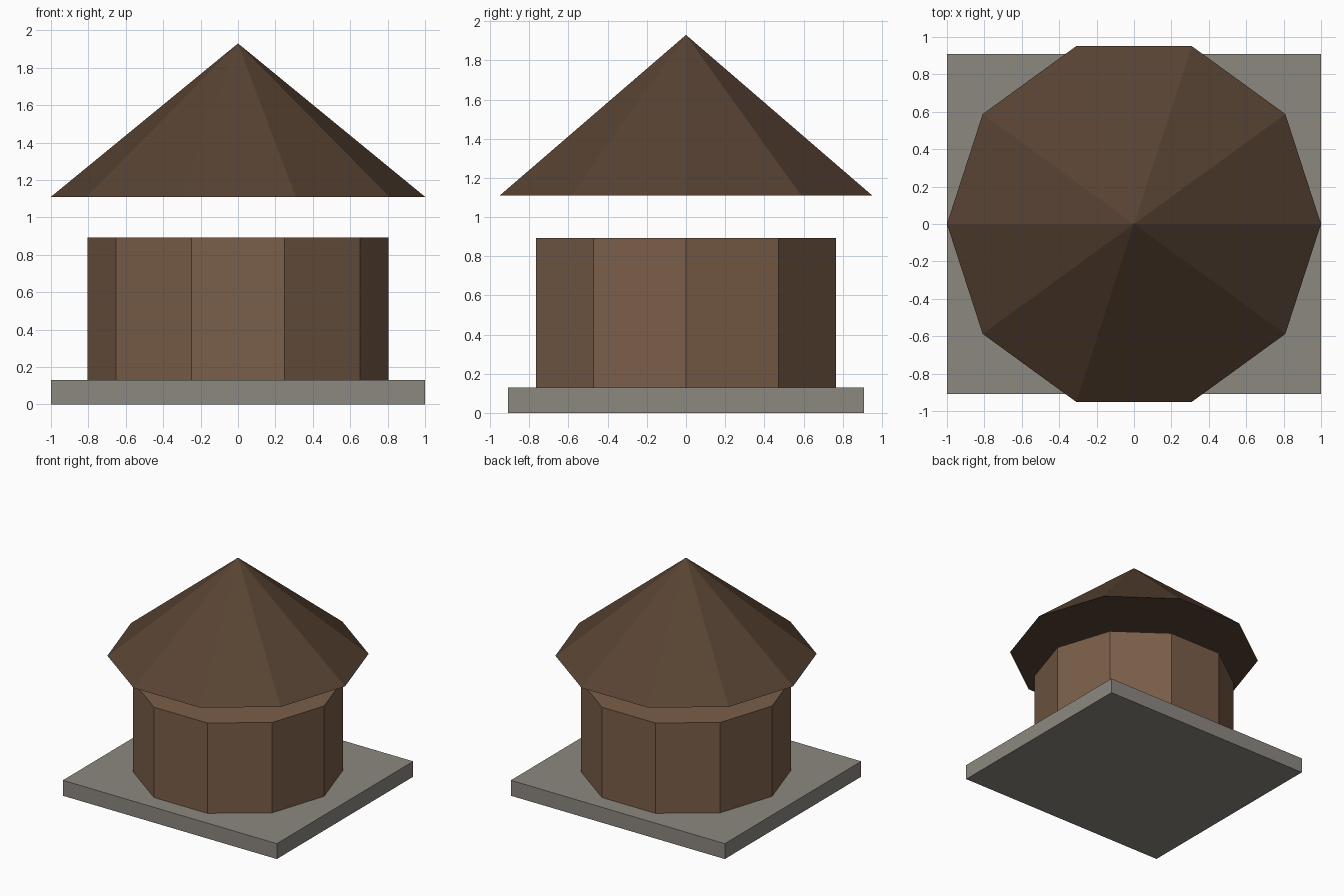
import bpy
import bmesh
from math import pi
from mathutils import Matrix

cube = bpy.data.objects.get("Cube")
if cube:
    bpy.data.objects.remove(cube, do_unlink=True)

SIDES = 10


def material(name, rgb):
    mat = bpy.data.materials.new(name)
    mat.use_nodes = True
    colour = (*rgb, 1.0)
    mat.diffuse_color = colour
    bsdf = next(n for n in mat.node_tree.nodes if n.type == "BSDF_PRINCIPLED")
    bsdf.inputs["Base Color"].default_value = colour
    return mat


def finish(name, bm, mat):
    mesh = bpy.data.meshes.new(name)
    bmesh.ops.recalc_face_normals(bm, faces=bm.faces[:])
    bm.to_mesh(mesh)
    bm.free()
    mesh.materials.append(mat)
    obj = bpy.data.objects.new(name, mesh)
    bpy.context.collection.objects.link(obj)
    return obj


def slab(name, size, z_low, mat):
    bm = bmesh.new()
    place = Matrix.Translation((0, 0, z_low + size[2] / 2)) @ Matrix.Diagonal((*size, 1))
    bmesh.ops.create_cube(bm, size=1, matrix=place)
    return finish(name, bm, mat)


def decagon_solid(name, r_low, r_high, z_low, z_high, mat):
    """Capped ten-sided prism or cone with a corner on the x axis."""
    bm = bmesh.new()
    place = Matrix.Translation((0, 0, (z_low + z_high) / 2)) @ Matrix.Rotation(pi / 2, 4, "Z")
    bmesh.ops.create_cone(bm, cap_ends=True, segments=SIDES, radius1=r_low,
                          radius2=r_high, depth=z_high - z_low, matrix=place)
    # a cone tip collapses to one vertex
    bmesh.ops.remove_doubles(bm, verts=bm.verts[:], dist=0.0001)
    # keep a corner on the x axis whichever way the ring was started
    low = min(v.co.z for v in bm.verts)
    ring = [v for v in bm.verts if v.co.z < low + 0.001]
    if max(v.co.x for v in ring) < r_low * 0.99:
        bmesh.ops.rotate(bm, verts=bm.verts[:], matrix=Matrix.Rotation(pi / 2, 3, "Z"))
    return finish(name, bm, mat)


stone = material("grey stone", (0.265, 0.246, 0.214))
wood = material("brown wood", (0.195, 0.112, 0.067))
thatch = material("dark brown roofing", (0.098, 0.056, 0.033))

# Foundation slab, ten-sided wall drum, and the roof hovering above it
slab("foundation", (2.0, 1.82, 0.13), 0, stone)
decagon_solid("wall_drum", 0.805, 0.805, 0.002, 0.893, wood)
decagon_solid("roof", 1.0, 0.0, 1.11, 1.93, thatch)
